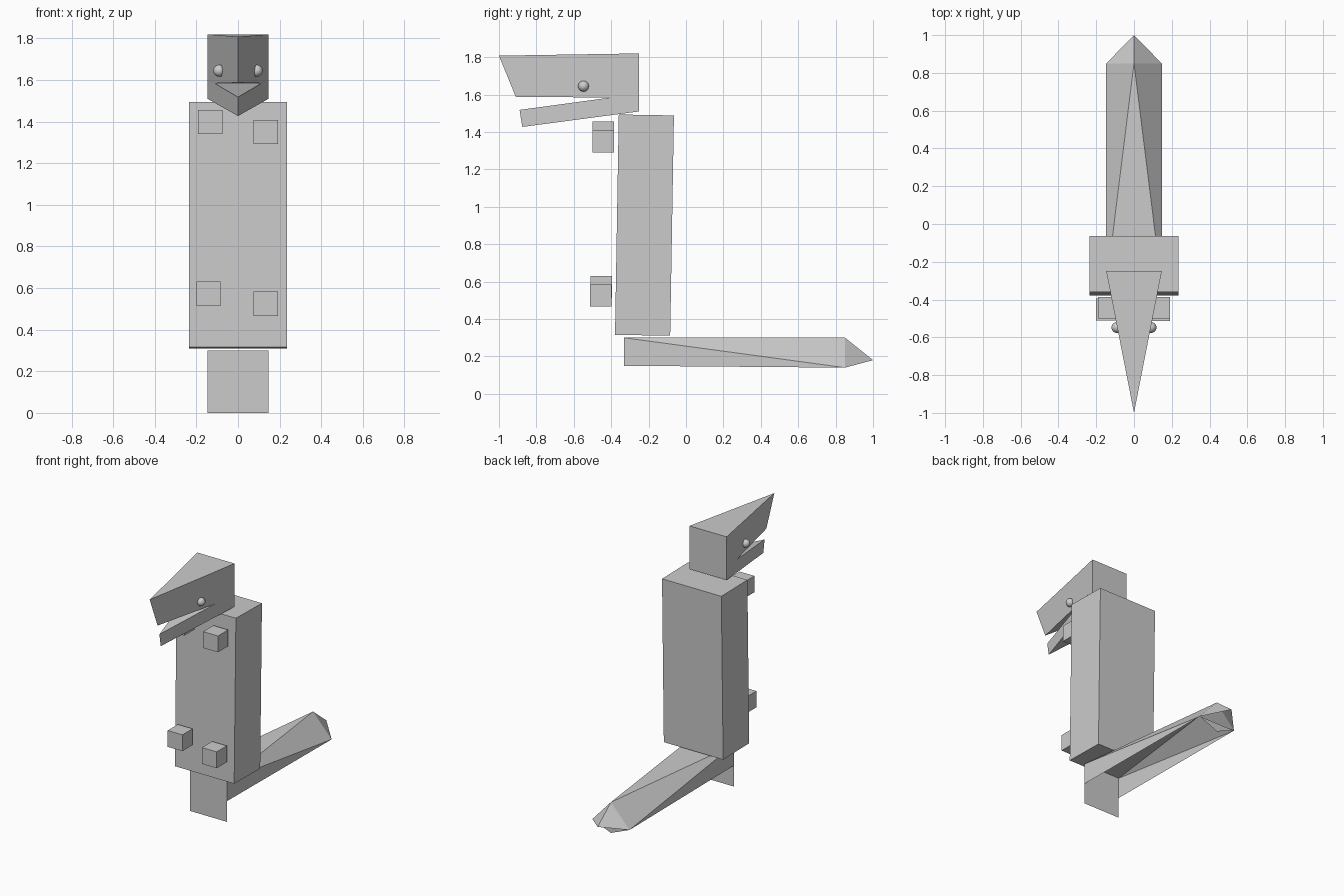
import bpy

if "Cube" in bpy.data.objects:
    bpy.data.objects.remove(bpy.data.objects["Cube"])


def mesh_object(name, verts, faces):
    mesh = bpy.data.meshes.new(name)
    mesh.from_pydata(verts, [], faces)
    mesh.update()
    obj = bpy.data.objects.new(name, mesh)
    bpy.context.collection.objects.link(obj)
    return obj


def box(name, center, size, tilt=0.0):
    bpy.ops.mesh.primitive_cube_add(size=1, location=center, rotation=(tilt, 0, 0))
    obj = bpy.context.object
    obj.name = name
    obj.scale = size
    return obj


def wedge(name, back_low, back_high, tip_low, tip_high, half=0.147):
    """Triangular prism tapering to a sharp edge at the front."""
    verts = []
    for back, tip in ((back_low, tip_low), (back_high, tip_high)):
        verts += [(-half, *back), (half, *back), (0, *tip)]
    mesh_object(name, verts, [(0, 2, 1), (3, 4, 5), (0, 1, 4, 3),
                              (1, 2, 5, 4), (2, 0, 3, 5)])


# Upright body, leaning very slightly back
box("body", (0, -0.222, 0.902), (0.47, 0.295, 1.178), -0.017)

# Paws floating just in front of the body
for name, x, y, z in (("left_hand", 0.133, -0.443, 1.35),
                      ("right_hand", -0.133, -0.443, 1.398),
                      ("left_foot", 0.133, -0.457, 0.525),
                      ("right_foot", -0.142, -0.453, 0.572)):
    box(name, (x, y, z), (0.117, 0.115, 0.117))

# Jaws, given as (y, z) points
wedge("upper_jaw", (-0.25, 1.583), (-0.25, 1.82), (-0.91, 1.588), (-1.0, 1.808))
wedge("lower_jaw", (-0.25, 1.51), (-0.25, 1.605), (-0.875, 1.427), (-0.89, 1.518))

# Eyes
for name, side in (("left_eye", 1), ("right_eye", -1)):
    bpy.ops.mesh.primitive_uv_sphere_add(segments=24, ring_count=12, radius=0.029,
                                         location=(side * 0.09, -0.548, 1.645))
    bpy.context.object.name = name
    bpy.ops.object.shade_smooth()

# Tail: a folded shell, open underneath, with a deep front panel
w, front, end = 0.147, -0.332, 0.85
verts = [(0, end, 0.3), (0, 1.0, 0.18), (0, end, 0.08)]
for s in (1, -1):
    verts += [(s * w, front, 0.3), (s * w, front, 0.15),
              (s * w, front, 0), (s * w, end, 0.14)]
faces = [(3, 0, 7), (5, 4, 8, 9), (6, 3, 4, 5, 9, 8, 7)][:1]
faces += [(3, 6, 0), (0, 6, 1), (3, 4, 6),            # left slopes and side
          (7, 0, 10), (0, 1, 10), (7, 10, 8),         # right slopes and side
          (3, 7, 8, 9, 5, 4),                         # front panel
          (6, 10, 2)]                                 # small end flap
mesh_object("tail", verts, faces)
